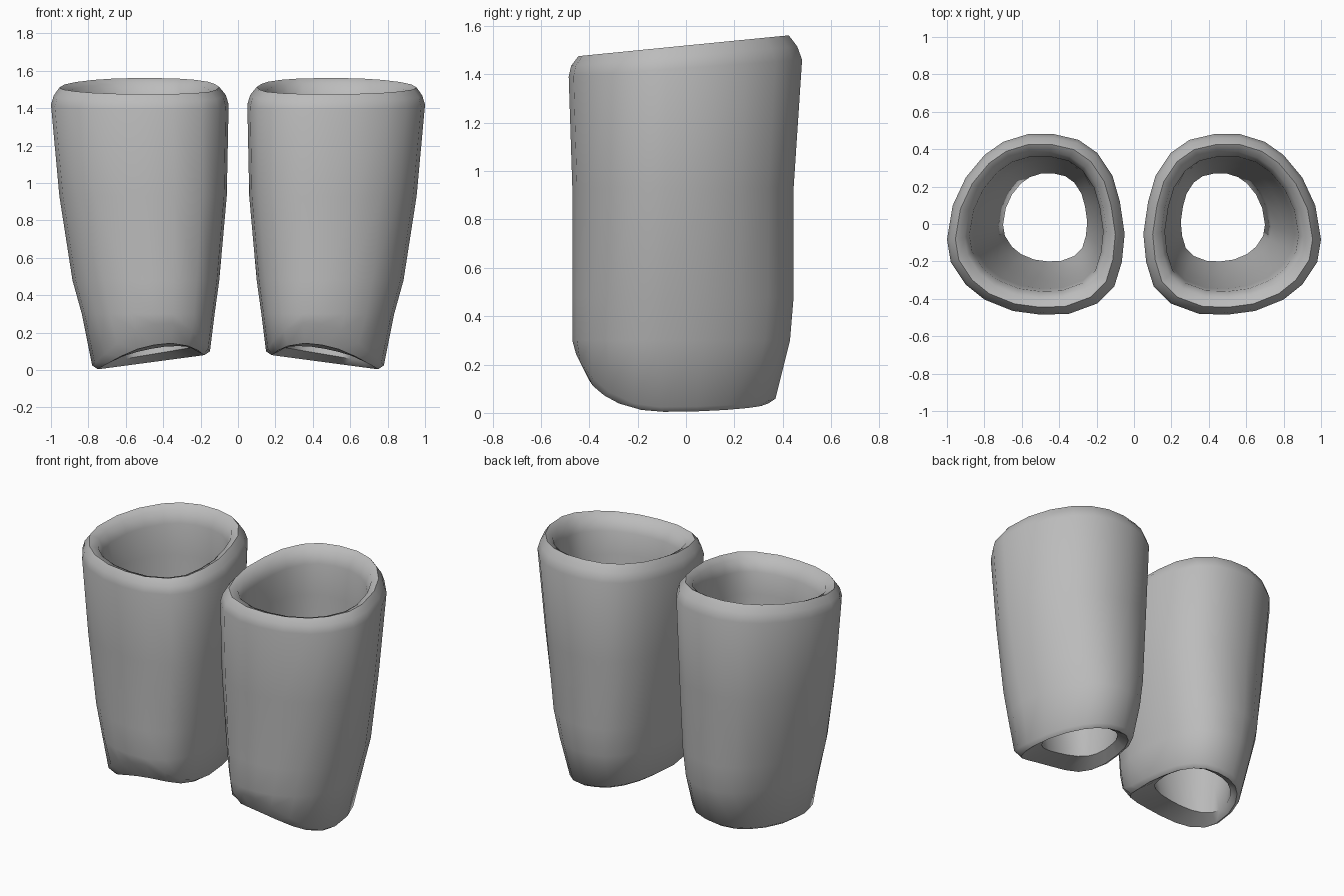
import bpy, bmesh

if "Cube" in bpy.data.objects:
    bpy.data.objects.remove(bpy.data.objects["Cube"])

grey = bpy.data.materials.new("mid grey")
grey.diffuse_color = (0.5, 0.5, 0.5, 1)
grey.use_nodes = True
grey.node_tree.nodes["Principled BSDF"].inputs["Base Color"].default_value = grey.diffuse_color

# Rounded, slightly lopsided cross-section, running counter-clockwise from the outer side
SECTION = [(1, -.08), (.97, .1), (.9, .25), (.8, .37), (.7, .44), (.57, .48), (.43, .48),
           (.3, .45), (.2, .38), (.12, .26), (.08, .12), (.055, -.05), (.07, -.2), (.11, -.33),
           (.2, -.42), (.35, -.475), (.5, -.48), (.65, -.46), (.8, -.4), (.9, -.32), (.98, -.2)]
UNIT = [((x - .5275) / .4725, y / .48) for x, y in SECTION]


def hem(u, v, arch, lift):
    """Wavy lower edge: lowest on the outer side, arched at the front."""
    return .042 - .038 * u + lift + arch * max(0, -v) ** 3


# Each ring: inner x, outer x, front y, back y, height rule
RINGS = [
    (.25, .70, -.20, .27, lambda u, v: hem(u, v, .03, .04)),      # inner lip of the hem
    (.18, .75, -.40, .34, lambda u, v: hem(u, v, .09, .0)),       # rolled underside
    (.15, .78, -.455, .37, lambda u, v: hem(u, v, .18, .02)),     # outer edge of the hem
    (.125, .835, -.47, .43, lambda u, v: .30),
    (.10, .885, -.47, .445, lambda u, v: .48),
    (.06, .955, -.47, .445, lambda u, v: .93),
    (.05, 1.0, -.485, .48, lambda u, v: 1.425 + .035 * v),        # shoulder
    (.065, .985, -.475, .46, lambda u, v: 1.475 + .04 * v),
    (.10, .955, -.445, .425, lambda u, v: 1.518 + .043 * v),      # crest of the rim
    (.145, .905, -.395, .385, lambda u, v: 1.495 + .04 * v),
    (.165, .88, -.36, .36, lambda u, v: 1.42 + .035 * v),         # inside of the rim
    (.165, .86, -.345, .355, lambda u, v: 1.25),
    (.185, .80, -.30, .34, lambda u, v: .7),
    (.22, .735, -.24, .30, lambda u, v: .3),
]


def build_sleeve(name, side):
    bm = bmesh.new()
    rings = []
    for x0, x1, y0, y1, height in RINGS:
        rings.append([bm.verts.new((side * ((x0 + x1) / 2 + u * (x1 - x0) / 2),
                                    (y0 + y1) / 2 + v * (y1 - y0) / 2,
                                    height(u, v))) for u, v in UNIT])
    n = len(UNIT)
    # The last ring joins back to the first, closing the padded wall
    for k, low in enumerate(rings):
        high = rings[(k + 1) % len(rings)]
        for i in range(n):
            j = (i + 1) % n
            bm.faces.new((low[i], low[j], high[j], high[i]))
    bmesh.ops.recalc_face_normals(bm, faces=bm.faces)
    mesh = bpy.data.meshes.new(name)
    bm.to_mesh(mesh)
    bm.free()
    mesh.materials.append(grey)
    obj = bpy.data.objects.new(name, mesh)
    bpy.context.collection.objects.link(obj)
    bpy.ops.object.select_all(action='DESELECT')
    bpy.context.view_layer.objects.active = obj
    obj.select_set(True)
    bpy.ops.object.shade_smooth_by_angle(angle=1.0)


build_sleeve("right_sleeve", 1)
build_sleeve("left_sleeve", -1)
